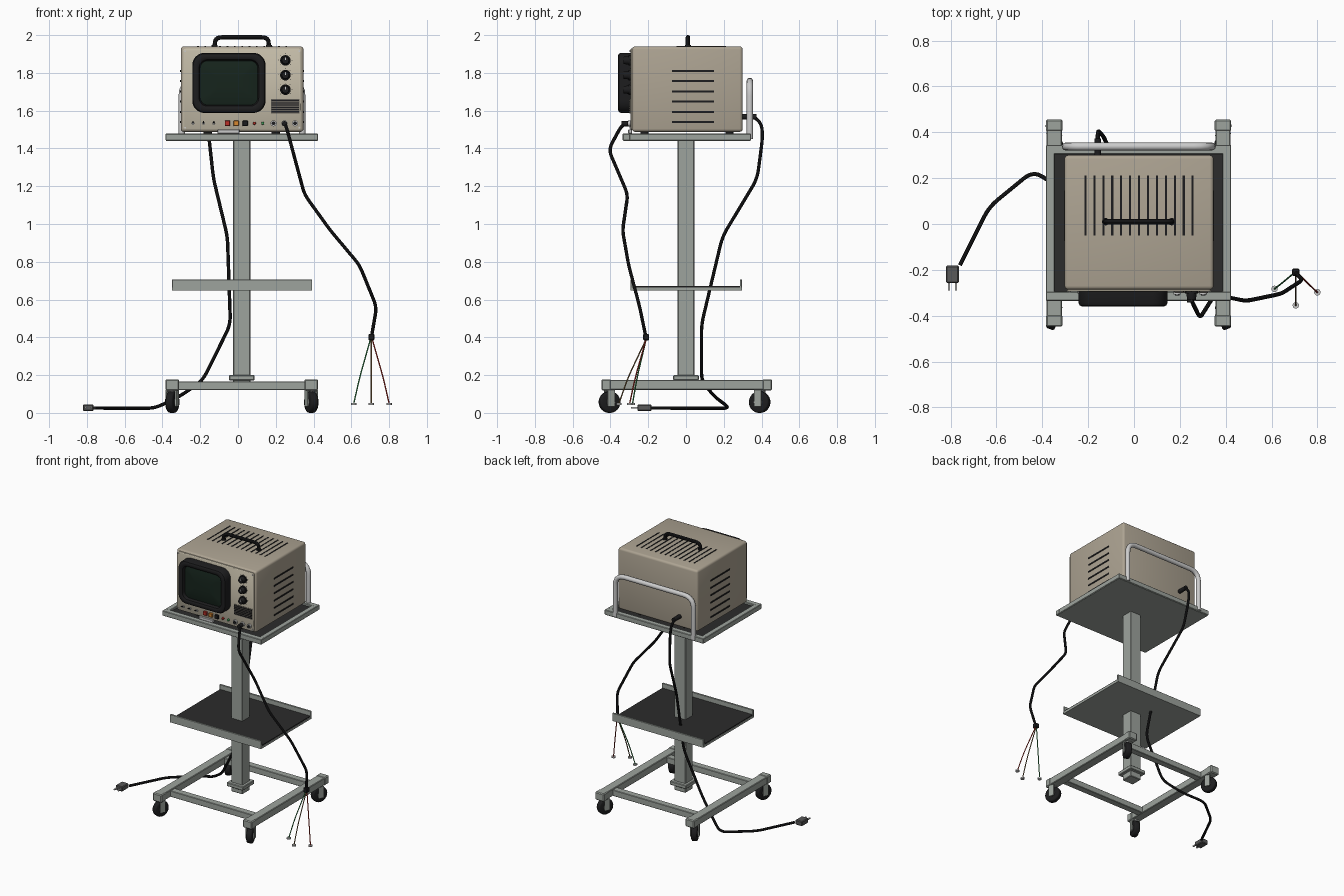
import bpy, bmesh, math
from mathutils import Vector, Matrix

if "Cube" in bpy.data.objects:
    bpy.data.objects.remove(bpy.data.objects["Cube"])


def mat(name, r, g, b):
    m = bpy.data.materials.new(name)
    m.diffuse_color = (r, g, b, 1)
    m.use_nodes = True
    m.node_tree.nodes["Principled BSDF"].inputs["Base Color"].default_value = m.diffuse_color
    return m


FRAME = mat("painted_steel", .34, .37, .34)
CHROME = mat("bright_steel", .6, .6, .62)
BEIGE = mat("beige_case", .42, .37, .29)
PANEL = mat("panel_cream", .55, .5, .39)
BLACK = mat("black", .012, .012, .013)
MATTE = mat("rubber_mat", .025, .025, .025)
GLASS = mat("dark_glass", .008, .018, .012)
PLUG = mat("plug_grey", .1, .1, .1)
WHITE = mat("white", .75, .75, .72)
RED = mat("red", .5, .03, .02)
ORANGE = mat("orange", .7, .25, .03)
GREEN = mat("green", .05, .35, .1)
BROWN = mat("brown", .22, .13, .05)
GRILLE = mat("grille", .13, .12, .1)


def finish(name, bm, m, smooth=True):
    bmesh.ops.recalc_face_normals(bm, faces=bm.faces)
    me = bpy.data.meshes.new(name)
    bm.to_mesh(me)
    bm.free()
    me.materials.append(m)
    ob = bpy.data.objects.new(name, me)
    bpy.context.collection.objects.link(ob)
    if smooth:
        shade(ob)
    return ob


def shade(ob):
    bpy.ops.object.select_all(action='DESELECT')
    ob.select_set(True)
    bpy.context.view_layer.objects.active = ob
    bpy.ops.object.shade_smooth_by_angle(angle=math.radians(35))


def box(name, x, y, z, m, bevel=0, seg=1):
    """Box from x, y and z ranges."""
    bm = bmesh.new()
    mid = Vector([(a + b) / 2 for a, b in (x, y, z)])
    size = [b - a for a, b in (x, y, z)]
    bmesh.ops.create_cube(bm, size=1, matrix=Matrix.Translation(mid) @ Matrix.Diagonal((*size, 1)))
    if bevel:
        bmesh.ops.bevel(bm, geom=bm.edges[:], offset=bevel, segments=seg, profile=.5, affect='EDGES')
    return finish(name, bm, m, seg > 1)


def cyl(name, c, r, depth, axis, m, n=20, r2=None, bevel=0):
    """Cylinder or cone centred on c along a unit axis."""
    bm = bmesh.new()
    rot = Vector((0, 0, 1)).rotation_difference(Vector(axis)).to_matrix().to_4x4()
    bmesh.ops.create_cone(bm, cap_ends=True, segments=n, radius1=r, radius2=r if r2 is None else r2,
                          depth=depth, matrix=Matrix.Translation(c) @ rot)
    if bevel:
        rims = [e for e in bm.edges if any(len(f.verts) > 4 for f in e.link_faces)]
        bmesh.ops.bevel(bm, geom=rims, offset=bevel, segments=3, profile=.5, affect='EDGES')
    return finish(name, bm, m)


def tube(name, pts, r, m, round_by=.04, res=3):
    """Round tube along a path whose corners are softened."""
    p = [Vector(q) for q in pts]
    path = [p[0]]
    for a, b, c in zip(p, p[1:], p[2:]):
        s = b + (a - b).normalized() * min(round_by, (a - b).length * .45)
        e = b + (c - b).normalized() * min(round_by, (c - b).length * .45)
        path += [s * (1 - t) ** 2 + b * 2 * t * (1 - t) + e * t * t for t in (0, .2, .4, .6, .8, 1)]
    path.append(p[-1])
    cu = bpy.data.curves.new(name, 'CURVE')
    cu.dimensions = '3D'
    cu.bevel_depth, cu.bevel_resolution, cu.use_fill_caps = r, res, True
    sp = cu.splines.new('POLY')
    sp.points.add(len(path) - 1)
    for q, v in zip(sp.points, path):
        q.co = (*v, 1)
    cu.materials.append(m)
    ob = bpy.data.objects.new(name, cu)
    bpy.context.collection.objects.link(ob)
    bpy.ops.object.select_all(action='DESELECT')
    ob.select_set(True)
    bpy.context.view_layer.objects.active = ob
    bpy.ops.object.convert(target='MESH')
    shade(bpy.context.view_layer.objects.active)


def rounded_loft(name, x, z, r, rings, m):
    """Rounded rectangles in the xz plane lofted through (inset, y) rings."""
    bm = bmesh.new()
    loops = []
    for ins, y in rings:
        rr = max(r - ins * .6, .01)
        loop = []
        for k, (sx, sz) in enumerate(((1, 1), (-1, 1), (-1, -1), (1, -1))):
            cx = (x[1] - ins - rr) if sx > 0 else (x[0] + ins + rr)
            cz = (z[1] - ins - rr) if sz > 0 else (z[0] + ins + rr)
            for i in range(9):
                a = math.pi / 2 * (k + i / 8)
                loop.append(bm.verts.new((cx + rr * math.cos(a), y, cz + rr * math.sin(a))))
        loops.append(loop)
    for A, B in zip(loops, loops[1:]):
        for i in range(len(A)):
            j = (i + 1) % len(A)
            bm.faces.new((A[i], A[j], B[j], B[i]))
    bm.faces.new(loops[0])
    bm.faces.new(loops[-1])
    return finish(name, bm, m)


CX = .02  # centre of the trolley

# Base frame, end caps and casters
for side, s in (("left", -1), ("right", 1)):
    x = CX + s * .368
    box(f"base_rail_{side}", (x - .033, x + .033), (-.44, .45), (.122, .175), FRAME, .004)
    for end, y, ang in (("front", -.405, 20 * s), ("back", .39, -24 * s)):
        yc = -.422 if y < 0 else .43
        box(f"rail_cap_{end}_{side}", (x - .036, x + .036), (yc - .026, yc + .026), (.119, .178), FRAME, .006)
        ax = Vector((math.cos(math.radians(ang)), math.sin(math.radians(ang)), 0))
        hub = Vector((x, y, .057))
        cyl(f"caster_wheel_{end}_{side}", hub, .057, .04, ax, BLACK, 28, bevel=.01)
        cyl(f"caster_hub_{end}_{side}", hub, .024, .048, ax, PLUG, 20)
        cyl(f"caster_stem_{end}_{side}", (x, y, .12), .022, .014, (0, 0, 1), CHROME)
        parts = [box(f"fork_{end}_{side}_{k}", (k * .027 - .003, k * .027 + .003), (-.02, .02), (.035, .116), FRAME)
                 for k in (-1, 1)]
        parts.append(box(f"fork_top_{end}_{side}", (-.03, .03), (-.02, .02), (.114, .12), FRAME))
        for p in parts:
            p.location = (x, y, 0)
            p.rotation_euler.z = math.radians(ang)
for end, y in (("front", -.31), ("back", .32)):
    box(f"base_crossbar_{end}", (CX - .34, CX + .34), (y - .025, y + .025), (.122, .167), FRAME, .003)

# Column with foot flange
box("column", (CX - .046, CX + .046), (-.044, .044), (.13, 1.445), FRAME, .004)
box("column_flange", (CX - .067, CX + .067), (-.068, .068), (.172, .2), FRAME, .004)

# Lower shelf
box("lower_shelf", (-.35, .393), (-.293, .297), (.648, .664), FRAME)
box("lower_shelf_mat", (-.347, .39), (-.282, .286), (.664, .671), MATTE)
for n, y in (("front", -.287), ("back", .291)):
    box(f"lower_shelf_lip_{n}", (-.35, .393), (y - .006, y + .006), (.648, .706), FRAME, .002)

# Upper tray with raised rim and rubber mat
box("upper_tray", (-.38, .42), (-.33, .34), (1.44, 1.458), FRAME)
box("upper_tray_mat", (-.346, .386), (-.3, .31), (1.456, 1.464), MATTE)
for n, y in (("front", -.315), ("back", .325)):
    box(f"tray_rim_{n}", (-.384, .424), (y - .02, y + .02), (1.442, 1.478), FRAME, .003)
for n, x in (("left", -.365), ("right", .405)):
    box(f"tray_rim_{n}", (x - .019, x + .019), (-.3, .31), (1.442, 1.478), FRAME, .003)

# Push handle at the back
tube("push_handle", [(-.298, .338, 1.45), (-.298, .338, 1.757), (.34, .338, 1.757), (.34, .338, 1.45)],
     .017, CHROME, .08, 4)

# Monitor case and front panel
box("monitor_case", (-.303, .347), (-.286, .3), (1.488, 1.94), BEIGE, .016, 3)
rounded_loft("front_panel", (-.292, .336), (1.497, 1.928), .015, [(0, -.28), (0, -.292), (.004, -.295)], PANEL)
for x in (-.16, .2):
    for y in (-.22, .23):
        cyl("case_foot", (x, y, 1.476), .022, .03, (0, 0, 1), BLACK)
for i in range(13):
    x = -.212 + i * .039
    box(f"top_vent_{i}", (x - .0045, x + .0045), (-.05, .212), (1.93, 1.942), BLACK)
for side, x in (("left", -.303), ("right", .347)):
    for i in range(6):
        z = 1.54 + i * .054
        box(f"{side}_vent_{i}", (x - .003, x + .003), (-.075, .147), (z - .0055, z + .0055), BLACK)

# Carry handle
tube("carry_handle", [(-.124, .01, 1.93), (-.12, .01, 1.988), (.16, .01, 1.988), (.164, .01, 1.93)], .012, BLACK, .035)
for x in (-.124, .164):
    cyl("handle_foot", (x, .01, 1.942), .016, .01, (0, 0, 1), BLACK)

# Screen hood and bulging glass
X, Z = (-.242, .146), (1.588, 1.906)
rounded_loft("screen_hood", X, Z, .065,
             [(0, -.28), (0, -.344), (.005, -.355), (.014, -.36), (.028, -.36), (.036, -.355), (.042, -.33)], BLACK)
rounded_loft("screen_glass", X, Z, .065,
             [(.04, -.325), (.042, -.334), (.065, -.339), (.095, -.343), (.13, -.345)], GLASS)

# Control knobs with pointers and dial marks
F = -.295
for i, z in enumerate((1.866, 1.788, 1.711)):
    cyl(f"knob_skirt_{i}", (.251, F - .004, z), .028, .01, (0, -1, 0), BLACK, 28)
    cyl(f"knob_{i}", (.251, F - .02, z), .023, .034, (0, -1, 0), BLACK, 20, .019, .003)
    box(f"knob_pointer_{i}", (.249, .253), (F - .039, F - .035), (z + .002, z + .016), WHITE)
    for k in range(7):
        a = math.radians(-40 + k * 260 / 6)
        cyl("dial_mark", (.251 + .035 * math.cos(a), F, z + .035 * math.sin(a)), .002, .003, (0, -1, 0), BLACK, 8)

# Speaker grille
box("speaker_grille", (.174, .326), (F - .003, F + .01), (1.585, 1.662), GRILLE)
for i in range(6):
    z = 1.594 + i * .0118
    box(f"grille_slot_{i}", (.178, .322), (F - .006, F), (z - .003, z + .003), BLACK)

# Lower control row: toggles, buttons, lamps, jacks, latch and screws
ZR = 1.533
for x in (-.238, -.183, -.128):
    cyl("toggle_collar", (x, F - .003, ZR), .008, .01, (0, -1, 0), CHROME, 12)
    cyl("toggle_lever", (x, F - .016, ZR + .005), .0035, .026, Vector((0, -1, .35)).normalized(), BLACK, 10)
for n, x, m in (("red", -.056, RED), ("orange", -.01, ORANGE), ("black", .038, BLACK)):
    box(f"button_{n}", (x - .014, x + .014), (F - .014, F + .005), (ZR - .014, ZR + .014), m, .002)
for n, x, m in (("red", .087, RED), ("green", .131, GREEN)):
    cyl(f"lamp_{n}", (x, F - .005, ZR), .008, .016, (0, -1, 0), m, 14, bevel=.003)
for x in (.188, .246, .302):
    cyl("jack_ring", (x, F - .005, ZR), .016, .014, (0, -1, 0), CHROME, 18)
    cyl("jack_socket", (x, F - .01, ZR), .01, .014, (0, -1, 0), BLACK, 16)
box("front_latch", (-.108, .008), (-.306, -.285), (1.478, 1.501), CHROME, .003)
for x in (-.28, .324):
    for z in (1.51, 1.915):
        cyl("panel_screw", (x, F - .001, z), .005, .006, (0, -1, 0), CHROME, 12)

# Signal cable with three leads and clips
cyl("signal_plug", (.246, -.322, 1.531), .014, .04, (0, -1, 0), BLACK)
tube("signal_cable", [(.246, -.32, 1.53), (.256, -.345, 1.515), (.288, -.41, 1.394), (.352, -.308, 1.156),
                      (.489, -.336, .966), (.643, -.304, .783), (.734, -.245, .56), (.706, -.212, .4)], .009, BLACK)
box("lead_splitter", (.69, .722), (-.227, -.195), (.384, .418), BLACK, .004)
for n, x, y, m in (("green", .613, -.283, GREEN), ("brown", .706, -.355, BROWN), ("red", .8, -.298, RED)):
    bx, by = .706 + (x - .706) * .66, -.211 + (y + .211) * .66
    tube(f"lead_{n}", [(.706 + (x - .706) * .05, -.211, .39), (bx, by, .19), (x, y, .05)], .0035, m, .06, 2)
    cyl(f"lead_clip_{n}", (x, y, .047), .014, .01, (0, 0, 1), WHITE)

# Mains lead with plug
cyl("mains_inlet", (-.158, .335, 1.567), .015, .075, (0, 1, 0), BLACK)
tube("mains_cable", [(-.158, .36, 1.567), (-.158, .4, 1.53), (-.154, .406, 1.46), (-.13, .377, 1.24),
                     (-.056, .193, .934), (-.04, .082, .468), (-.188, .082, .17), (-.31, .15, .087),
                     (-.44, .232, .025), (-.632, .075, .025), (-.76, -.18, .026)], .009, BLACK, .05)
box("mains_plug", (-.82, -.764), (-.258, -.182), (.009, .045), PLUG, .005)
for x in (-.807, -.777):
    box("plug_prong", (x - .005, x + .005), (-.29, -.255), (.023, .031), CHROME)
